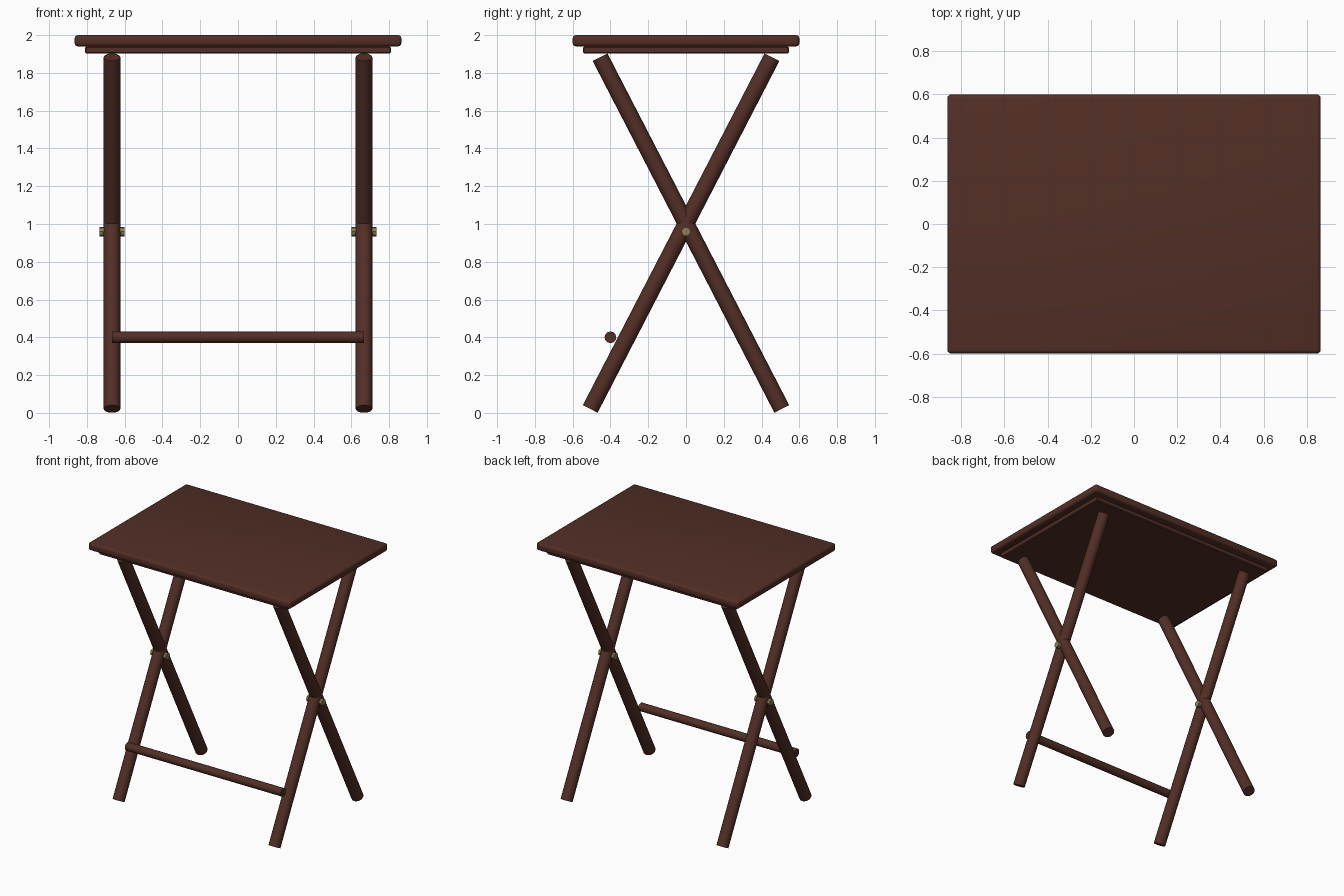
import bpy, math
from mathutils import Vector

if "Cube" in bpy.data.objects:
    bpy.data.objects.remove(bpy.data.objects["Cube"])


def material(name, rgb):
    m = bpy.data.materials.new(name)
    m.diffuse_color = (*rgb, 1)
    m.use_nodes = True
    m.node_tree.nodes["Principled BSDF"].inputs["Base Color"].default_value = m.diffuse_color
    return m


wood = material("dark brown wood", (0.085, 0.028, 0.019))
brass = material("dull brass", (0.27, 0.21, 0.09))


def slab(name, size, z0, z1, bevel, segments):
    bpy.ops.mesh.primitive_cube_add(size=1, location=(0, 0, (z0 + z1) / 2))
    o = bpy.context.object
    o.name = name
    o.scale = (size[0], size[1], z1 - z0)
    bpy.ops.object.transform_apply(location=False, rotation=False, scale=True)
    mod = o.modifiers.new("rounded edge", 'BEVEL')
    mod.width, mod.segments = bevel, segments
    bpy.ops.object.modifier_apply(modifier=mod.name)
    bpy.ops.object.shade_smooth_by_angle(angle=math.radians(35))
    o.data.materials.append(wood)


def rod(name, a, b, radius, sides, mat):
    a, b = Vector(a), Vector(b)
    d = b - a
    bpy.ops.mesh.primitive_cylinder_add(
        vertices=sides, radius=radius, depth=d.length, location=(a + b) / 2,
        rotation=d.to_track_quat('Z', 'Y').to_euler())
    o = bpy.context.object
    o.name = name
    bpy.ops.object.shade_smooth_by_angle(angle=math.radians(35))
    o.data.materials.append(mat)


# Table top and the thinner panel under it
slab("table_top", (1.73, 1.20), 1.94, 2.0, 0.018, 3)
slab("under_panel", (1.62, 1.09), 1.902, 1.94, 0.006, 1)

# Crossed legs with a brass pivot on each side
for side, s in (("left", -1), ("right", 1)):
    x = 0.667 * s
    rod(f"{side}_front_foot_leg", (x, -0.507, 0.021), (x, 0.455, 1.883), 0.044, 16, wood)
    rod(f"{side}_back_foot_leg", (x, 0.507, 0.021), (x, -0.455, 1.883), 0.044, 16, wood)
    rod(f"{side}_pivot_bolt", (x - 0.067, 0, 0.96), (x + 0.067, 0, 0.96), 0.025, 8, brass)

# Front stretcher bar
rod("stretcher_bar", (-0.667, -0.4, 0.4), (0.667, -0.4, 0.4), 0.031, 12, wood)
